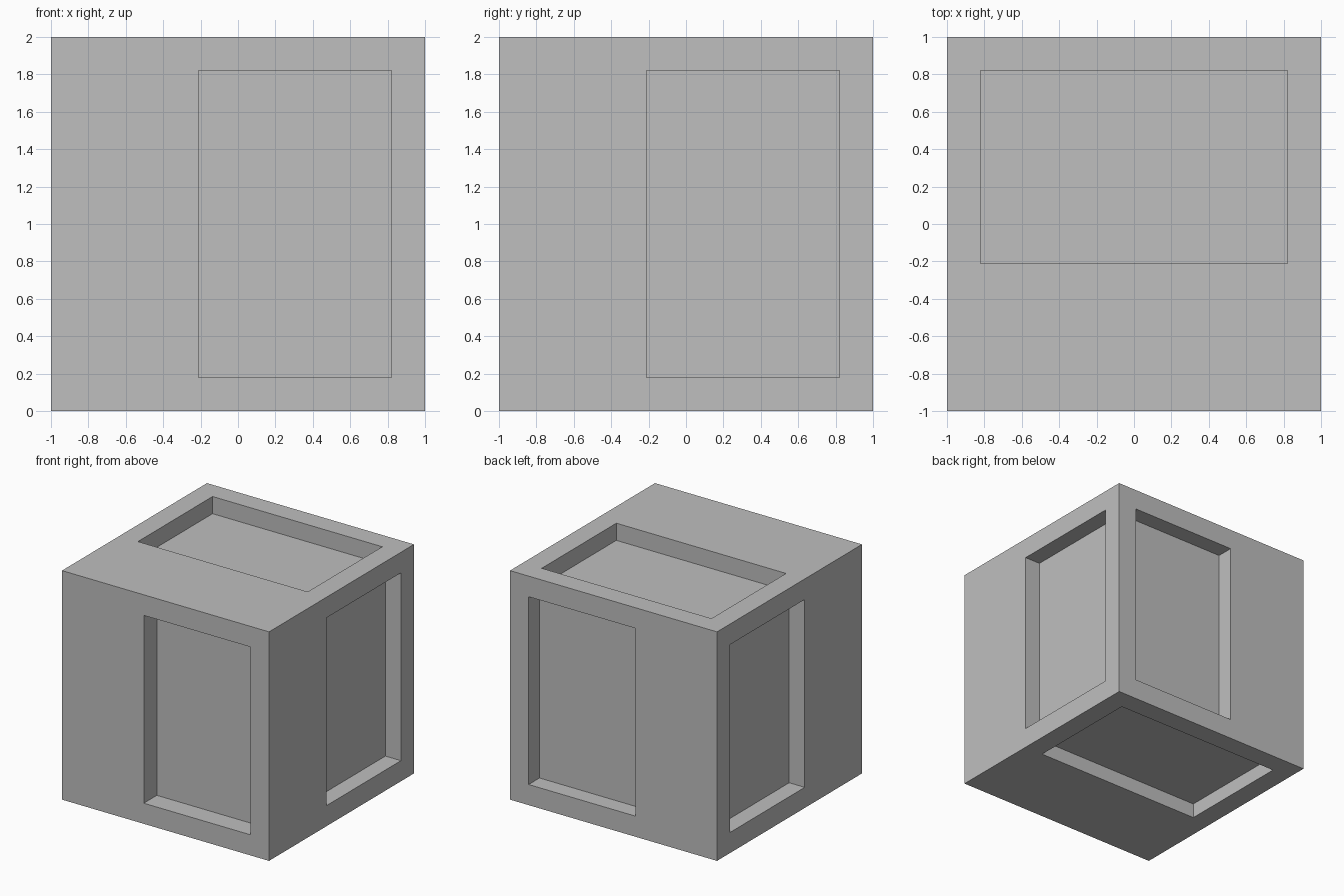
import bpy
from mathutils import Vector

default = bpy.data.objects.get("Cube")
if default:
    bpy.data.objects.remove(default, do_unlink=True)

grey = bpy.data.materials.new("plain grey")
grey.use_nodes = True
colour = (0.52, 0.52, 0.52, 1)
grey.diffuse_color = colour
grey.node_tree.nodes["Principled BSDF"].inputs["Base Color"].default_value = colour


def box(name, low, high):
    """Axis-aligned box between two corners."""
    low, high = Vector(low), Vector(high)
    bpy.ops.mesh.primitive_cube_add(size=1, location=(low + high) / 2)
    obj = bpy.context.object
    obj.name = name
    obj.scale = high - low
    bpy.ops.object.transform_apply(location=True, rotation=False, scale=True)
    obj.data.materials.append(grey)
    return obj


# Solid block
block = box("block", (-1, -1, 0), (1, 1, 2))

# One recess per side: name, axis, direction, depth
recesses = [
    ("right", 0, 1, 0.15), ("left", 0, -1, 0.15),
    ("back", 1, 1, 0.15), ("front", 1, -1, 0.18),
    ("top", 2, 1, 0.15), ("bottom", 2, -1, 0.13),
]
SHORT, LONG = (-0.21, 0.82), (-0.82, 0.82)
for name, axis, side, depth in recesses:
    # Upright panels on the sides, a wide panel on top and bottom
    spans = [SHORT, SHORT, LONG] if axis < 2 else [LONG, SHORT, None]
    spans[axis] = sorted((side * (1 - depth), side * 1.2))
    low, high = ([s[i] for s in spans] for i in (0, 1))
    low[2] += 1
    high[2] += 1
    cutter = box(name + "_recess_cutter", low, high)
    cutter.hide_render = True
    cut = block.modifiers.new(name + "_recess", "BOOLEAN")
    cut.operation = "DIFFERENCE"
    cut.solver = "EXACT"
    cut.object = cutter

# Bake the cuts and discard the cutters
bpy.context.view_layer.objects.active = block
for mod in list(block.modifiers):
    cutter = mod.object
    bpy.ops.object.modifier_apply(modifier=mod.name)
    bpy.data.objects.remove(cutter, do_unlink=True)
